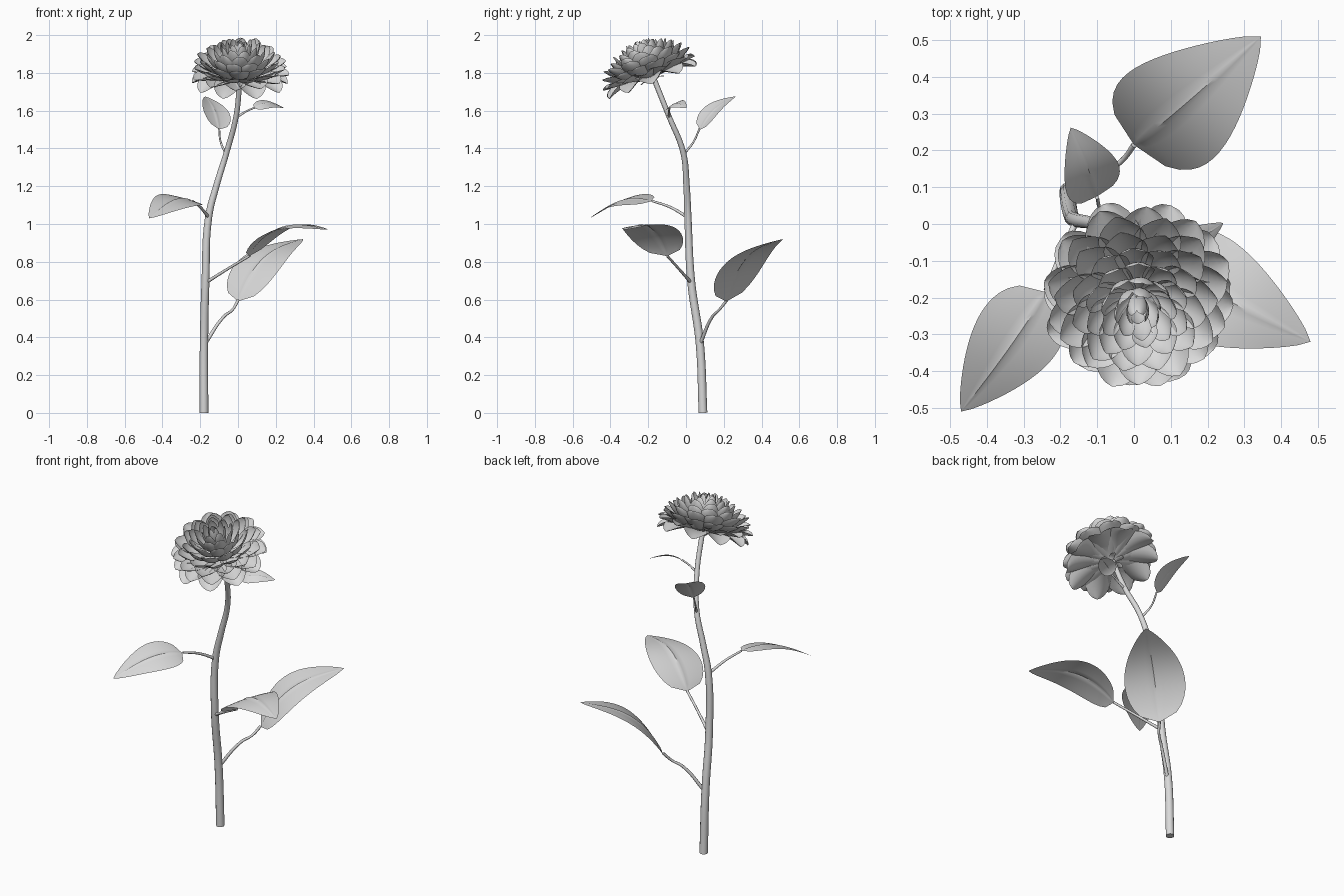
import bpy, bmesh, math, random
from mathutils import Vector, Matrix

if "Cube" in bpy.data.objects:
    bpy.data.objects.remove(bpy.data.objects["Cube"])

random.seed(4)
grey = bpy.data.materials.new("plain_grey")
grey.diffuse_color = (0.7, 0.7, 0.7, 1)
grey.use_nodes = True
grey.node_tree.nodes["Principled BSDF"].inputs["Base Color"].default_value = grey.diffuse_color


def finish(obj, angle=60):
    bpy.ops.object.select_all(action='DESELECT')
    obj.select_set(True)
    bpy.context.view_layer.objects.active = obj
    if obj.type == 'CURVE':
        bpy.ops.object.convert(target='MESH')
        obj = bpy.context.object
    obj.data.materials.clear()
    obj.data.materials.append(grey)
    bpy.ops.object.shade_smooth_by_angle(angle=math.radians(angle))


def tube(name, points, radii, sides=3):
    """Tapered tube through points."""
    cu = bpy.data.curves.new(name, 'CURVE')
    cu.dimensions = '3D'
    cu.bevel_depth = 1
    cu.bevel_resolution = sides
    cu.resolution_u = 6
    cu.use_fill_caps = True
    sp = cu.splines.new('BEZIER')
    sp.bezier_points.add(len(points) - 1)
    for bp, p, r in zip(sp.bezier_points, points, radii):
        bp.co = p
        bp.radius = r
        bp.handle_left_type = bp.handle_right_type = 'AUTO'
    obj = bpy.data.objects.new(name, cu)
    bpy.context.collection.objects.link(obj)
    finish(obj)


def add_grid(bm, rows):
    """Skin rows of points into quads."""
    vs = [[bm.verts.new(p) for p in row] for row in rows]
    for a, b in zip(vs, vs[1:]):
        for i in range(len(a) - 1):
            bm.faces.new((a[i], a[i + 1], b[i + 1], b[i]))


def mesh_object(name, bm, angle=60):
    bmesh.ops.remove_doubles(bm, verts=bm.verts, dist=0.00005)
    me = bpy.data.meshes.new(name)
    bm.to_mesh(me)
    bm.free()
    obj = bpy.data.objects.new(name, me)
    bpy.context.collection.objects.link(obj)
    finish(obj, angle)


def leaf(name, base, tip, side, half, arch, droop):
    """Pointed leaf with a raised midrib, arched along its length."""
    base, tip = Vector(base), Vector(tip)
    d = tip - base
    s = Vector(side)
    s = (s - d * (s.dot(d) / d.length_squared)).normalized()
    n = s.cross(d).normalized()
    up = (n + Vector((0, 0, 1))).normalized()
    bm = bmesh.new()
    rows = []
    for i in range(19):
        t = i / 18
        w = half * max(0, math.sin(math.pi * t ** 0.6)) ** 0.8
        row = []
        for u in (-1, -.75, -.5, -.25, -.08, 0, .08, .25, .5, .75, 1):
            lift = -droop * u * u * w / half
            if u == 0:
                lift += 0.03 * w
            row.append(base + d * t + s * (u * w) + n * lift
                       + up * (arch * math.sin(math.pi * t ** .85)))
        rows.append(row)
    add_grid(bm, rows)
    mesh_object(name, bm, 40)


# Main stem
tube("stem",
     [(-.18, .09, 0), (-.18, .073, .37), (-.172, .027, .7), (-.155, .01, 1.04),
      (-.115, .003, 1.2), (-.06, -.015, 1.38), (-.01, -.09, 1.57), (.01, -.17, 1.77)],
     [.023, .022, .021, .019, .017, .015, .014, .014], 4)

# Leaf stalks
tube("lower_back_stalk",
     [(-.178, .073, .36), (-.075, .14, .51), (-.03, .175, .545), (.0, .215, .595)],
     [.010, .008, .007, .008])
tube("lower_right_stalk",
     [(-.17, .027, .69), (-.05, -.04, .765), (.062, -.1, .832)], [.009, .007, .007])
tube("left_stalk",
     [(-.155, .01, 1.035), (-.2, -.085, 1.09), (-.24, -.18, 1.122)], [.009, .007, .006])
tube("upper_back_stalk",
     [(-.062, -.012, 1.37), (-.092, .04, 1.435), (-.1, .072, 1.505)], [.007, .005, .005])
tube("upper_right_stalk",
     [(0, -.09, 1.57), (.045, -.09, 1.597), (.088, -.085, 1.616)], [.007, .005, .005])

# Leaves
leaf("lower_back_leaf", (0, .215, .59), (.345, .51, .92), (.77, -.63, -.02), .165, .085, .005)
leaf("lower_right_leaf", (.06, -.1, .83), (.48, -.32, .97), (-.45, -.88, -.1), .15, .09, .01)
leaf("left_leaf", (-.24, -.185, 1.12), (-.47, -.51, 1.03), (-.82, .57, .27), .12, .045, .005)
leaf("upper_back_leaf", (-.1, .075, 1.5), (-.172, .262, 1.675), (.8, .5, -.12), .082, .03, -.01)
leaf("upper_right_leaf", (.085, -.085, 1.615), (.243, .003, 1.615), (.47, -.88, -.5), .048, .025, .005)

# Flower frame, tilted towards the front
BASE = Matrix.Translation((.01, -.175, 1.753)) @ Matrix.Rotation(math.radians(21), 4, 'X')


def petal(bm, yaw, start, ctrl, tip, half, cup):
    """Round-tipped cupped petal whose spine runs outwards in a radial plane."""
    start, ctrl, tip = Vector(start), Vector(ctrl), Vector(tip)
    rot = BASE @ Matrix.Rotation(yaw, 4, 'Z')
    rows = []
    for t in (0, .12, .25, .38, .5, .6, .7, .79, .87, .94, .98, 1):
        p = start * (1 - t) ** 2 + ctrl * (2 * t * (1 - t)) + tip * t * t
        tan = ((ctrl - start) * (1 - t) + (tip - ctrl) * t).normalized()
        if t < .65:
            w = half * (.2 + .8 * math.sin(t / .65 * math.pi / 2))
        else:
            w = half * math.sqrt(max(0, 1 - ((t - .65) / .35) ** 2))
        row = []
        for u in (-1, -.66, -.33, 0, .33, .66, 1):
            lift = cup * w * u * u
            row.append(rot @ Vector((p.x - tan.y * lift, u * w, p.y + tan.x * lift)))
        rows.append(row)
    add_grid(bm, rows)


# Petal rings: count, spine control point, tip point (radius, height), half width
rings = [
    (10, (.13, .055), (.258, -.005), .075),
    (12, (.15, .035), (.264, .050), .070),
    (12, (.16, .030), (.254, .100), .066),
    (11, (.165, .045), (.224, .142), .060),
    (11, (.16, .065), (.188, .172), .053),
    (10, (.135, .090), (.146, .195), .045),
    (9, (.105, .115), (.103, .212), .036),
    (7, (.075, .140), (.062, .224), .027),
    (5, (.045, .160), (.022, .230), .018),
]
bm = bmesh.new()
for k, (count, ctrl, tip, half) in enumerate(rings):
    for i in range(count):
        yaw = 2 * math.pi * (i + .5 * (k % 2)) / count + k * .13 + random.uniform(-.05, .05)
        j = random.uniform(-.008, .006)
        petal(bm, yaw, (.012, .012 + .006 * k), ctrl, (tip[0] + j, tip[1] + j * .6),
              half, .42)
mesh_object("petals", bm)

# Small sepals under the flower
bm = bmesh.new()
for i in range(6):
    petal(bm, 2 * math.pi * i / 6, (.012, .0), (.04, .02), (.075, .005), .016, .2)
mesh_object("sepals", bm)

# Receptacle joining stem and flower
bm = bmesh.new()
bmesh.ops.create_uvsphere(bm, u_segments=16, v_segments=8, radius=.024,
                          matrix=BASE @ Matrix.Translation((0, 0, .015)))
mesh_object("receptacle", bm)
